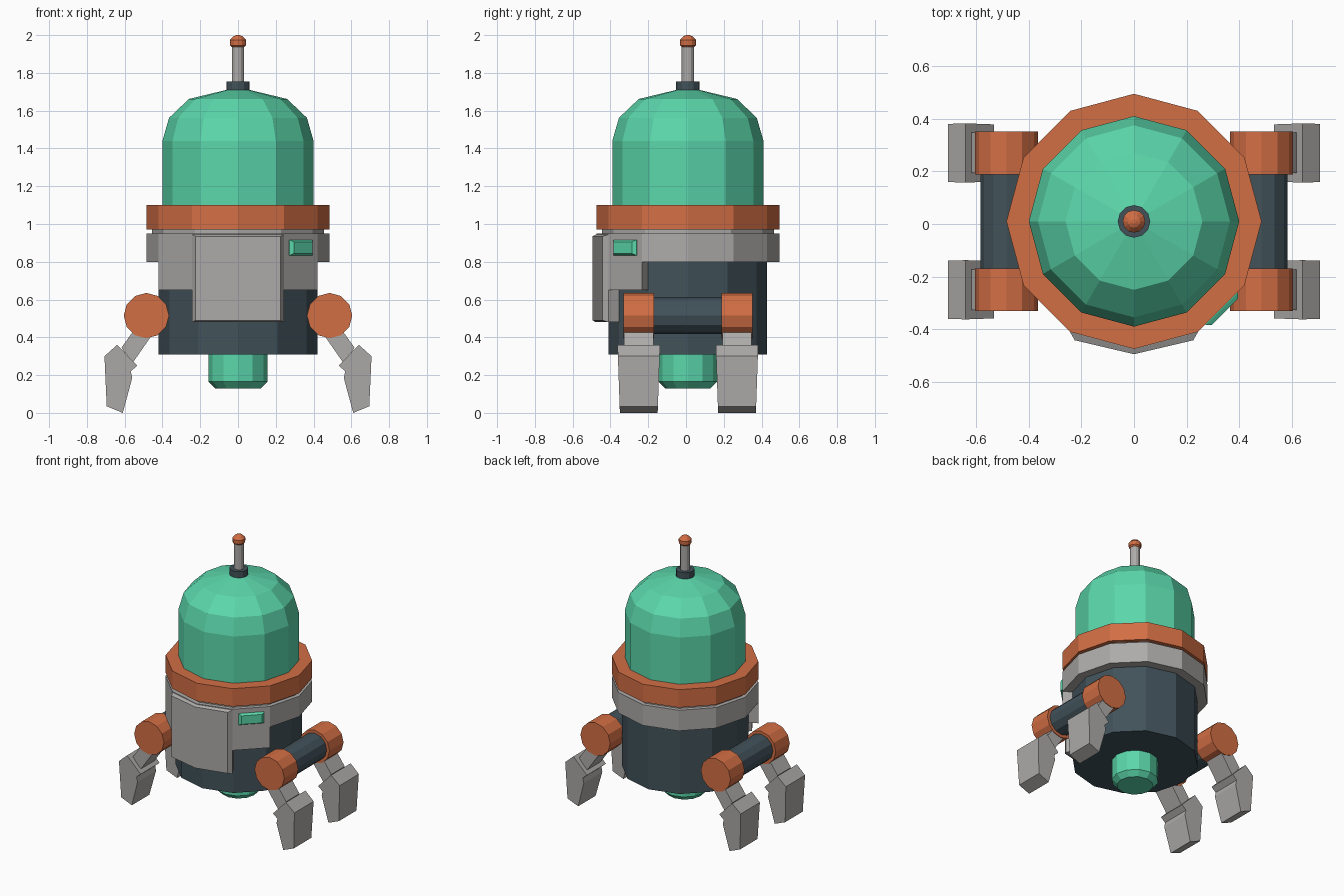
import bpy, bmesh, math
from mathutils import Vector, Matrix

if "Cube" in bpy.data.objects:
    bpy.data.objects.remove(bpy.data.objects["Cube"])

CY = 0.01  # body axis in y


def material(name, rgb):
    m = bpy.data.materials.new(name)
    m.diffuse_color = (*rgb, 1)
    m.use_nodes = True
    m.node_tree.nodes["Principled BSDF"].inputs["Base Color"].default_value = m.diffuse_color
    return m


GREEN = material("mint green", (0.105, 0.68, 0.41))
ORANGE = material("burnt orange", (0.645, 0.156, 0.058))
GREY = material("warm grey", (0.42, 0.41, 0.40))
DARK = material("dark slate", (0.053, 0.084, 0.102))


def finish(name, bm, mat):
    bmesh.ops.recalc_face_normals(bm, faces=bm.faces)
    me = bpy.data.meshes.new(name)
    bm.to_mesh(me)
    bm.free()
    me.materials.append(mat)
    ob = bpy.data.objects.new(name, me)
    bpy.context.collection.objects.link(ob)
    return ob


def loft(name, rings, mat):
    """Skin equal-length closed rings and cap both ends."""
    bm = bmesh.new()
    vs = [[bm.verts.new(p) for p in ring] for ring in rings]
    n = len(vs[0])
    for a, b in zip(vs, vs[1:]):
        for i in range(n):
            j = (i + 1) % n
            bm.faces.new((a[i], a[j], b[j], b[i]))
    bm.faces.new(vs[0])
    bm.faces.new(vs[-1])
    return finish(name, bm, mat)


def polar(r, deg, z):
    a = math.radians(deg)
    return Vector((r * math.cos(a), CY + r * math.sin(a), z))


def lathe(name, profile, mat, n=12):
    return loft(name, [[polar(r, 360 * i / n, z) for i in range(n)] for r, z in profile], mat)


def sector(name, degs, r0, r1, z0, z1, mat):
    """Curved plate following the twelve-sided body."""
    ring = lambda z: [polar(r1, d, z) for d in degs] + [polar(r0, d, z) for d in reversed(degs)]
    return loft(name, [ring(z0), ring(z1)], mat)


# Body, collars and dome
lathe("lower_body", [(0.42, 0.31), (0.42, 0.95)], DARK)
lathe("bottom_nozzle", [(0.12, 0.13), (0.155, 0.165), (0.155, 0.32)], GREEN)
lathe("shell_band", [(0.485, 0.80), (0.485, 0.95)], GREY)
lathe("shell_neck", [(0.455, 0.94), (0.455, 0.98)], GREY)
lathe("dome_ring", [(0.485, 0.97), (0.485, 1.10)], ORANGE)
lathe("dome", [(0.40, 1.09), (0.40, 1.44), (0.365, 1.562), (0.26, 1.662), (0.06, 1.71)], GREEN)

# Antenna
lathe("antenna_collar", [(0.062, 1.69), (0.062, 1.755)], DARK)
lathe("antenna_rod", [(0.033, 1.74), (0.033, 1.95)], GREY)
lathe("antenna_ball", [(0.022, 1.926), (0.042, 1.946), (0.043, 1.974), (0.024, 1.994), (0.008, 2.0)],
      ORANGE)

# Front shell: side plates and raised bevelled centre panel
for side, a in (("right", -60), ("left", -150)):
    sector("side_plate_" + side, [a, a + 30], 0.41, 0.485, 0.65, 0.81, GREY)
sector("front_plate", [-120, -90, -60], 0.41, 0.485, 0.48, 0.94, GREY)


def panel(r, spread, z0, z1):
    degs = (-90 - spread, -90, -90 + spread)
    return [polar(r, d, z0) for d in degs] + [polar(r, d, z1) for d in reversed(degs)]


loft("front_panel", [panel(0.48, 30, 0.48, 0.945), panel(0.486, 30, 0.48, 0.945),
                     panel(0.505, 26.5, 0.49, 0.935)], GREY)

# Indicator light on the right shoulder face
out = Vector((1, -1, 0)).normalized()
tan = Vector((1, 1, 0)).normalized()
mid = Vector((0, CY, 0.875))


def light_ring(d, w, h):
    return [mid + out * d + tan * (sx * w) + Vector((0, 0, sz * h))
            for sx, sz in ((-1, -1), (1, -1), (1, 1), (-1, 1))]


loft("indicator_light", [light_ring(0.46, 0.086, 0.041), light_ring(0.472, 0.086, 0.041),
                         light_ring(0.488, 0.070, 0.031)], GREEN)


# Hips and legs
def cylinder_y(name, x, y, z, r, half, mat):
    ring = lambda s: [(x + r * math.cos(math.pi * i / 6), y + s * half,
                       z + r * math.sin(math.pi * i / 6)) for i in range(12)]
    return loft(name, [ring(-1), ring(1)], mat)


def side_prism(name, outline, sx, y, half, mat):
    """Extrude an x-z outline along y; half gives the half width at height z."""
    ring = lambda s: [(sx * x, y + s * half(z), z) for x, z in outline]
    return loft(name, [ring(-1), ring(1)], mat)


UPPER = [(0.60, 0.32), (0.617, 0.345), (0.492, 0.52), (0.429, 0.45), (0.554, 0.27)]
LOWER = [(0.64, 0.36), (0.533, 0.25), (0.568, 0.22), (0.56, 0.185),
         (0.61, 0.0), (0.695, 0.035), (0.707, 0.30)]

for side, sx in (("right", 1), ("left", -1)):
    cylinder_y("hip_axle_" + side, sx * 0.485, CY, 0.515, 0.098, 0.2, DARK)
    for end, sy in (("front", -1), ("back", 1)):
        y = CY + sy * 0.26
        tag = f"_{end}_{side}"
        cylinder_y("hip_joint" + tag, sx * 0.485, y, 0.515, 0.12, 0.081, ORANGE)
        side_prism("upper_leg" + tag, UPPER, sx, y, lambda z: 0.077, GREY)
        side_prism("foot" + tag, LOWER, sx, y, lambda z: 0.1 + 0.035 * z, GREY)
